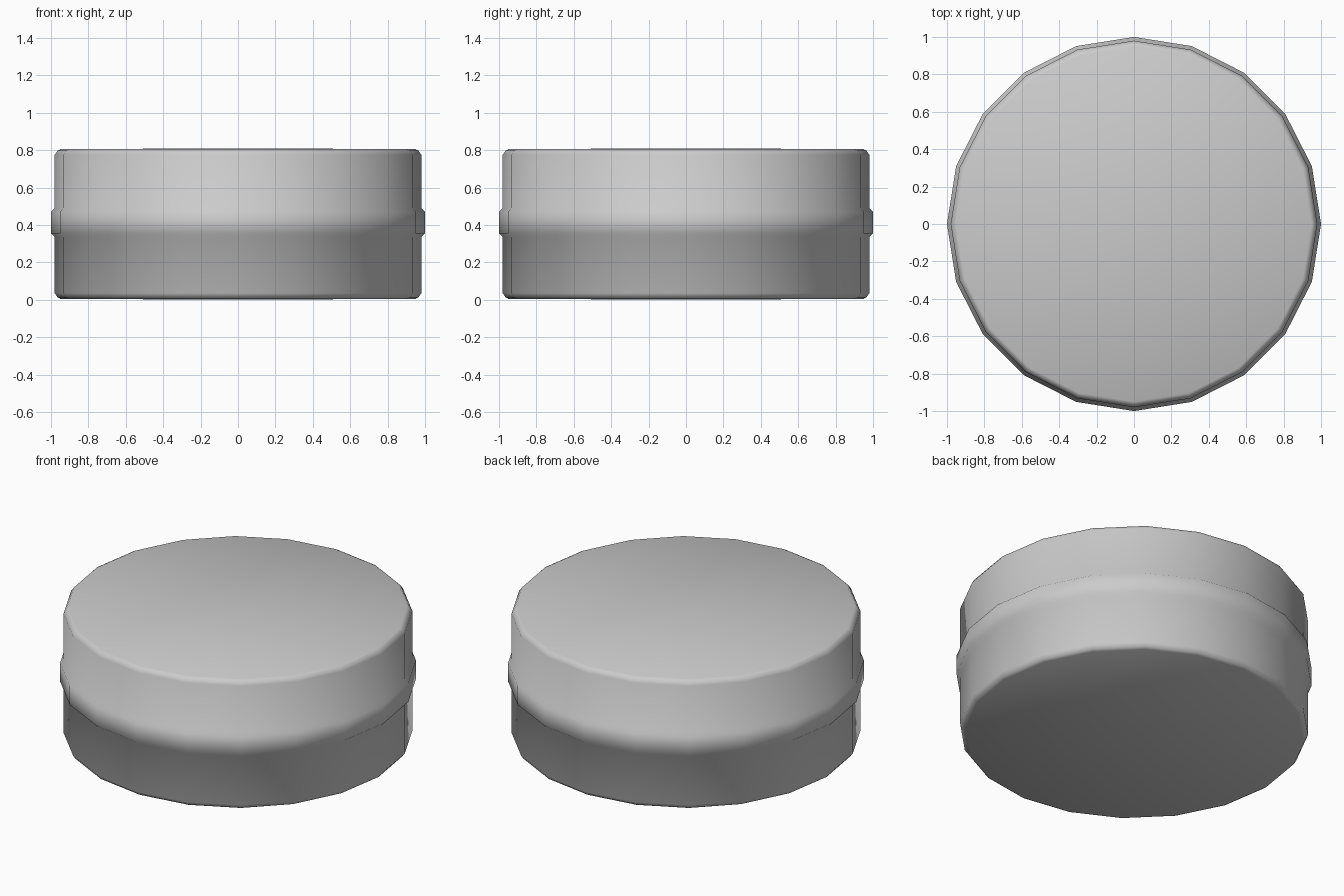
import bpy, bmesh
from math import cos, sin, pi, radians

if "Cube" in bpy.data.objects:
    bpy.data.objects.remove(bpy.data.objects["Cube"])

SIDES = 20

# Half profile (radius, z) of the disc: chamfered rims and a raised middle band
PROFILE = [(0.95, 0.005), (0.965, 0.013), (0.98, 0.035),
           (0.98, 0.335), (1.0, 0.355), (1.0, 0.47), (0.98, 0.49),
           (0.98, 0.775), (0.965, 0.797), (0.95, 0.805)]


def lathe(name, profile, bottom_z, top_z):
    bm = bmesh.new()
    rings = [[bm.verts.new((r * cos(2 * pi * i / SIDES), r * sin(2 * pi * i / SIDES), z))
              for i in range(SIDES)] for r, z in profile]
    for a, b in zip(rings, rings[1:]):
        for i in range(SIDES):
            j = (i + 1) % SIDES
            bm.faces.new((a[i], a[j], b[j], b[i]))
    # very slightly domed caps
    for ring, z in ((rings[0], bottom_z), (rings[-1], top_z)):
        centre = bm.verts.new((0, 0, z))
        for i in range(SIDES):
            bm.faces.new((ring[i], ring[(i + 1) % SIDES], centre))
    bmesh.ops.recalc_face_normals(bm, faces=bm.faces)
    mesh = bpy.data.meshes.new(name)
    bm.to_mesh(mesh)
    bm.free()
    obj = bpy.data.objects.new(name, mesh)
    bpy.context.collection.objects.link(obj)
    return obj


# Banded disc
disc = lathe("banded_disc", PROFILE, 0.0, 0.81)
bpy.context.view_layer.objects.active = disc
disc.select_set(True)
bpy.ops.object.shade_smooth_by_angle(angle=radians(60))
